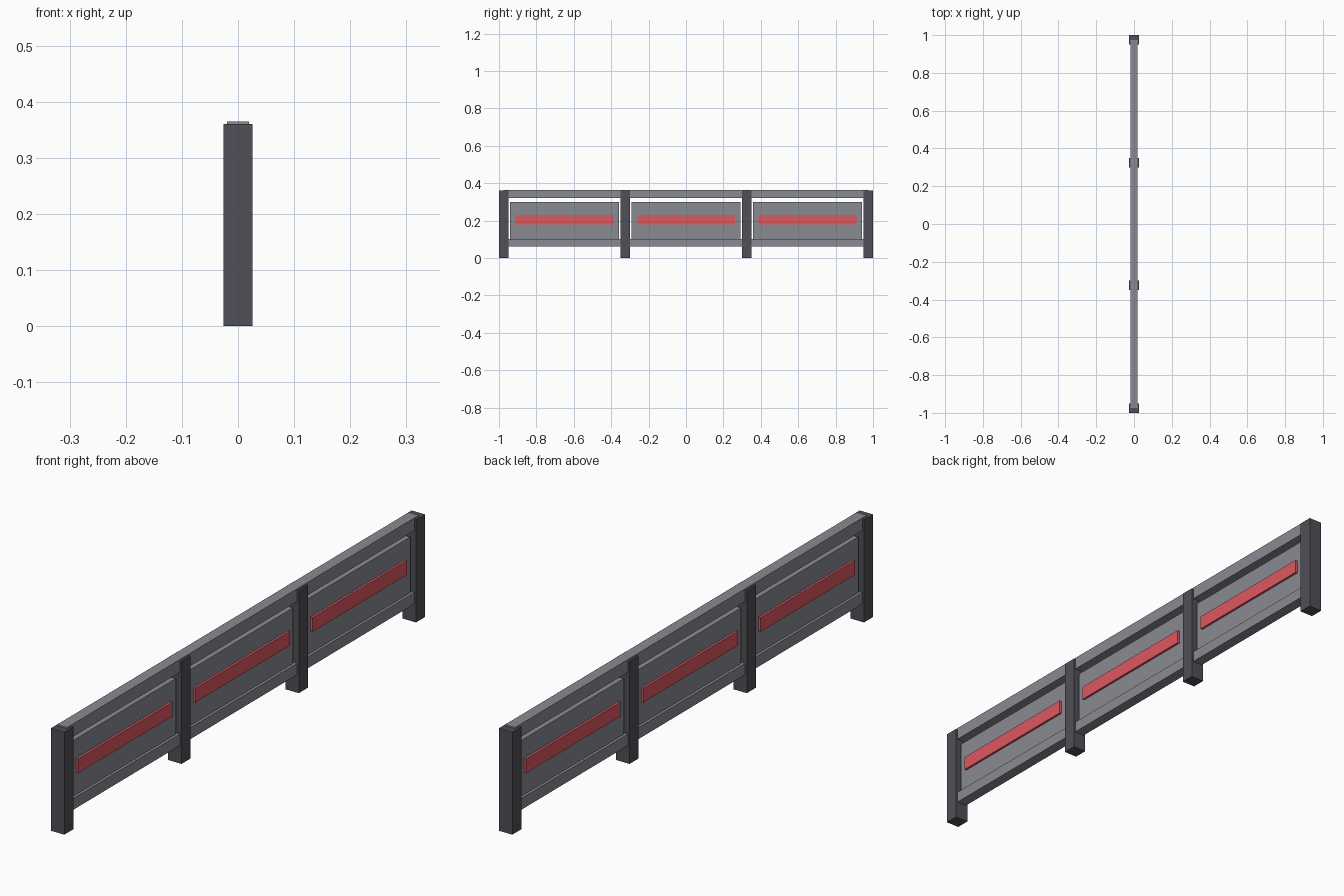
import bpy

if "Cube" in bpy.data.objects:
    bpy.data.objects.remove(bpy.data.objects["Cube"])


def material(name, rgb):
    m = bpy.data.materials.new(name)
    m.diffuse_color = (*rgb, 1)
    m.use_nodes = True
    m.node_tree.nodes["Principled BSDF"].inputs["Base Color"].default_value = m.diffuse_color
    return m


def box(name, x, y, z, mat=None):
    """Box from (min, max) ranges on each axis."""
    bpy.ops.mesh.primitive_cube_add(size=1, location=[(a + b) / 2 for a, b in (x, y, z)])
    ob = bpy.context.object
    ob.name = name
    ob.scale = [b - a for a, b in (x, y, z)]
    bpy.ops.object.transform_apply(location=False, rotation=False, scale=True)
    if mat:
        ob.data.materials.append(mat)
    return ob


dark = material("dark_grey", (0.08, 0.08, 0.095))
steel = material("steel_grey", (0.25, 0.26, 0.29))
red = material("red", (0.72, 0.10, 0.12))

# Upright posts
for i, y in enumerate((-0.975, -0.325, 0.325, 0.975)):
    box(f"post_{i + 1}", (-0.026, 0.026), (y - 0.025, y + 0.025), (0, 0.36), dark)

# Long rails running through the posts
box("top_rail", (-0.0195, 0.0195), (-0.975, 0.975), (0.32, 0.365), steel)
box("bottom_rail", (-0.0195, 0.0195), (-0.975, 0.975), (0.063, 0.103), steel)

# Infill panels with a red stripe standing proud on both faces
for i, y in enumerate((-0.65, 0, 0.65)):
    box(f"panel_{i + 1}", (-0.01, 0.01), (y - 0.291, y + 0.291), (0.10, 0.299), steel)
    box(f"red_stripe_{i + 1}", (-0.018, 0.018), (y - 0.262, y + 0.262), (0.18, 0.23), red)
